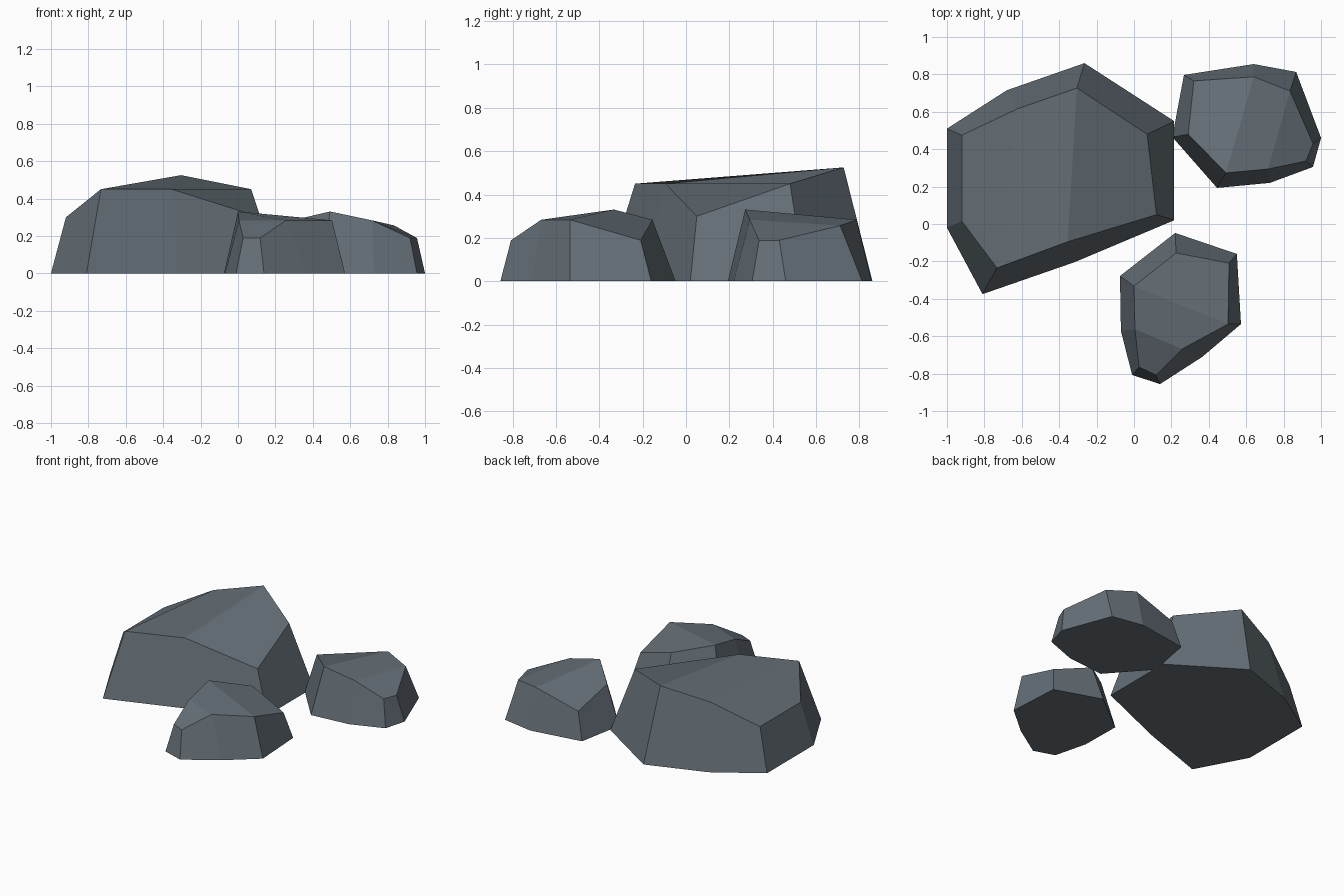
import bpy
import bmesh

# One flat slate colour for all the stones
slate = bpy.data.materials.new("slate_grey")
slate.diffuse_color = (0.13, 0.16, 0.185, 1.0)

# Rim heights shared by every stone, counter-clockwise from its peak
RIM = (0.525, 0.45, 0.30, 0.30, 0.45, 0.45, 0.30, 0.45)


def rock(name, base, rim, scale, dips=None):
    """Faceted stone: flat base outline, inset uneven rim, three-facet top."""
    dips = dips or {}
    bm = bmesh.new()
    low = [bm.verts.new((x, y, 0)) for x, y in base]
    top = [bm.verts.new((x, y, h * scale + dips.get(i, 0)))
           for i, ((x, y), h) in enumerate(zip(rim, RIM))]
    n = len(low)
    # Sloping sides
    for i in range(n):
        j = (i + 1) % n
        bm.faces.new((low[i], low[j], top[j], top[i]))
    # Top facets and flat underside
    for ids in ((0, 1, 4, 5), (1, 2, 3, 4), (5, 6, 7, 0)):
        bm.faces.new([top[i] for i in ids])
    bm.faces.new(low[::-1])
    bmesh.ops.recalc_face_normals(bm, faces=bm.faces)
    mesh = bpy.data.meshes.new(name)
    bm.to_mesh(mesh)
    bm.free()
    mesh.materials.append(slate)
    obj = bpy.data.objects.new(name, mesh)
    bpy.context.collection.objects.link(obj)
    return obj


# Large boulder on the left
rock("large_boulder",
     [(-0.265, 0.86), (-0.68, 0.715), (-1, 0.51), (-1, -0.02),
      (-0.81, -0.375), (-0.32, -0.205), (0.215, 0.02), (0.215, 0.55)],
     [(-0.305, 0.727), (-0.625, 0.615), (-0.92, 0.475), (-0.92, 0.015),
      (-0.733, -0.235), (-0.355, -0.095), (0.12, 0.05), (0.07, 0.48)],
     1.0)

# Small stone at the back right
rock("back_stone",
     [(0.444, 0.193), (0.727, 0.22), (0.957, 0.305), (1, 0.46),
      (0.867, 0.813), (0.64, 0.855), (0.267, 0.797), (0.205, 0.465)],
     [(0.492, 0.273), (0.717, 0.294), (0.92, 0.337), (0.957, 0.43),
      (0.834, 0.711), (0.64, 0.787), (0.32, 0.765), (0.29, 0.48)],
     0.63, {4: -0.027})

# Small stone at the front
rock("front_stone",
     [(-0.075, -0.278), (-0.07, -0.572), (-0.01, -0.807), (0.139, -0.856),
      (0.364, -0.711), (0.572, -0.535), (0.55, -0.16), (0.22, -0.048)],
     [(0, -0.332), (0.005, -0.562), (0.027, -0.765), (0.118, -0.807),
      (0.257, -0.668), (0.503, -0.535), (0.508, -0.209), (0.225, -0.155)],
     0.63)
